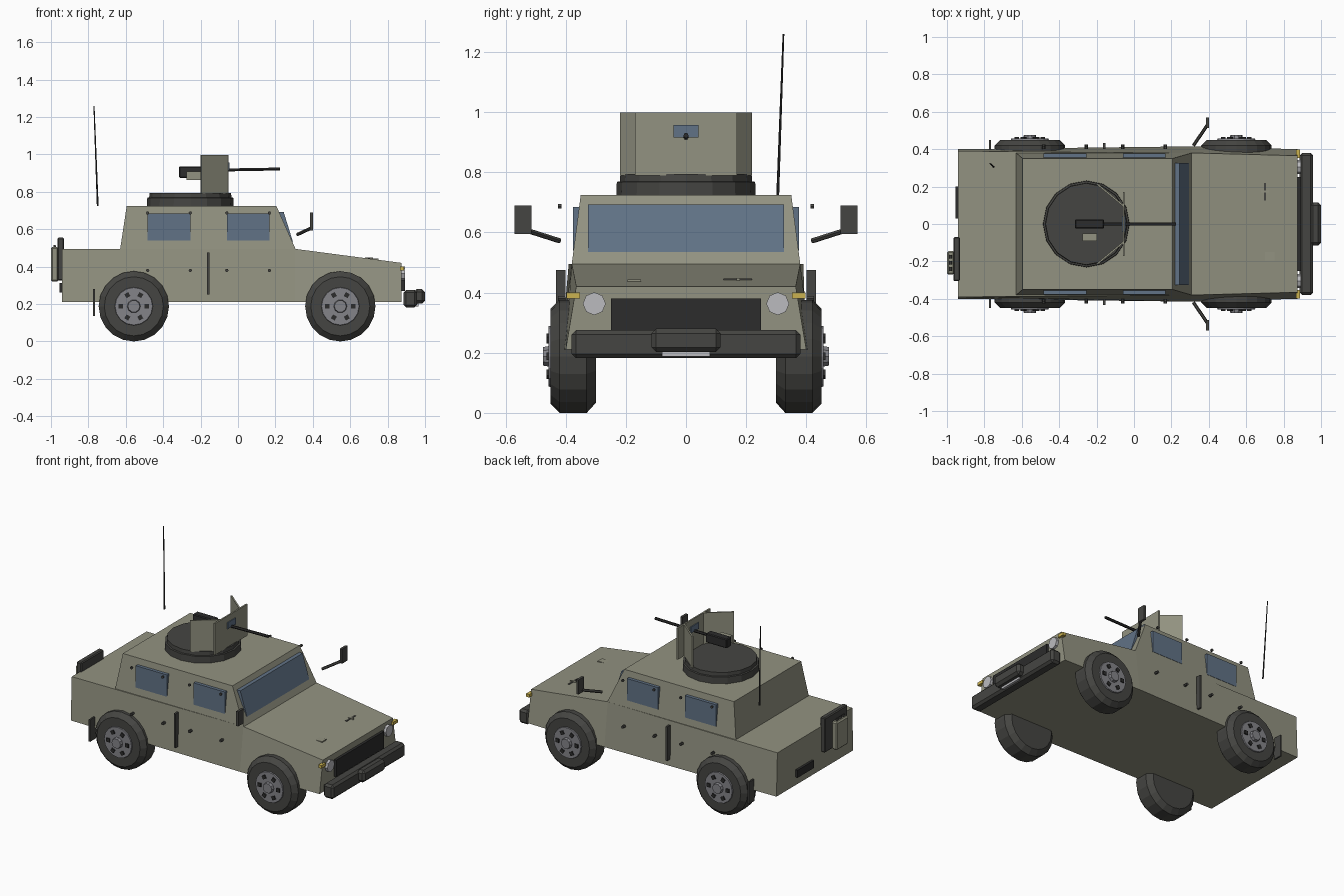
import bpy, bmesh, math
from mathutils import Vector, Matrix

if "Cube" in bpy.data.objects:
    bpy.data.objects.remove(bpy.data.objects["Cube"])


def mat(name, *rgb):
    m = bpy.data.materials.new(name)
    m.diffuse_color = (*rgb, 1)
    m.use_nodes = True
    m.node_tree.nodes["Principled BSDF"].inputs["Base Color"].default_value = m.diffuse_color
    return m


OLIVE = mat("olive", 0.29, 0.29, 0.22)
DARK = mat("dark", 0.06, 0.06, 0.055)
BLACK = mat("black", 0.025, 0.025, 0.025)
GLASS = mat("glass", 0.12, 0.17, 0.24)
STEEL = mat("steel", 0.23, 0.23, 0.25)
LAMP = mat("lamp", 0.5, 0.5, 0.52)
AMBER = mat("amber", 0.6, 0.45, 0.08)


def finish(bm, name, m):
    bmesh.ops.recalc_face_normals(bm, faces=bm.faces)
    me = bpy.data.meshes.new(name)
    bm.to_mesh(me)
    bm.free()
    me.materials.append(m)
    ob = bpy.data.objects.new(name, me)
    bpy.context.collection.objects.link(ob)
    return ob


def loft(name, rings, m):
    """Skin equal-length rings of points and cap both ends."""
    bm = bmesh.new()
    vs = [[bm.verts.new(p) for p in r] for r in rings]
    n = len(rings[0])
    for a, b in zip(vs, vs[1:]):
        for i in range(n):
            j = (i + 1) % n
            bm.faces.new((a[i], a[j], b[j], b[i]))
    bm.faces.new(vs[0])
    bm.faces.new(vs[-1])
    return finish(bm, name, m)


def box(name, x, y, z, m, bevel=0, rot=None):
    """Box from (min, max) extents, optionally rotated about its centre."""
    lo, hi = Vector((x[0], y[0], z[0])), Vector((x[1], y[1], z[1]))
    bm = bmesh.new()
    bmesh.ops.create_cube(bm, size=1)
    bmesh.ops.scale(bm, vec=hi - lo, verts=bm.verts)
    if bevel:
        bmesh.ops.bevel(bm, geom=bm.edges[:], offset=bevel, segments=1, affect='EDGES')
    bm.transform(Matrix.Translation((lo + hi) / 2) @ (rot or Matrix()))
    return finish(bm, name, m)


def lathe(name, centre, axis, profile, n, m):
    """Turned part: (radius, distance) profile along an axis."""
    q = Vector(axis).to_track_quat('Z', 'Y')
    rings = []
    for r, d in profile:
        rings.append([Vector(centre) + q @ Vector((r * math.cos(2 * math.pi * i / n),
                      r * math.sin(2 * math.pi * i / n), d)) for i in range(n)])
    return loft(name, rings, m)


def rod(name, a, b, r, m, n=6, r2=None):
    d = Vector(b) - Vector(a)
    return lathe(name, a, d, [(r, 0), (r if r2 is None else r2, d.length)], n, m)


def section(x, bottom, top, z):
    return [(x, -bottom, 0.21), (x, bottom, 0.21), (x, top, z), (x, -top, z)]


# lower hull and cab
loft("hull", [section(-0.94, 0.40, 0.39, 0.495), section(0.305, 0.415, 0.38, 0.495),
              section(0.875, 0.40, 0.365, 0.42)], OLIVE)
loft("cab", [[(-0.63, -0.38, 0.494), (0.308, -0.38, 0.494), (0.308, 0.38, 0.494), (-0.63, 0.38, 0.494)],
             [(-0.595, -0.35, 0.725), (0.205, -0.35, 0.725), (0.205, 0.35, 0.725), (-0.595, 0.35, 0.725)]], OLIVE)
loft("windshield", [[(x, y, z) for x, z in [(0.20, 0.693), (0.244, 0.693), (0.293, 0.535), (0.25, 0.535)]]
                    for y in (-0.325, 0.325)], GLASS)

for s, side in ((-1, "right"), (1, "left")):
    def ys(a, b):
        return sorted((s * a, s * b))

    # side windows and door fittings
    for i, (x0, x1) in enumerate(((-0.483, -0.255), (-0.06, 0.168))):
        box(f"{side}_window_{i}", (x0, x1), ys(0.345, 0.376), (0.54, 0.684), GLASS)
        for x in (x0, x1):
            for z in (0.38, 0.687):
                rod(f"{side}_bolt", (x, s * 0.40 if z < 0.5 else s * 0.414, z), (x, s * 0.425, z), 0.009, DARK)
    box(f"{side}_door_bar", (-0.166, -0.153), ys(0.40, 0.432), (0.25, 0.475), DARK)

    # mirrors
    rod(f"{side}_mirror_arm", (0.318, s * 0.42, 0.572), (0.393, s * 0.53, 0.607), 0.009, DARK)
    box(f"{side}_mirror", (0.385, 0.401), ys(0.513, 0.57), (0.594, 0.69), DARK)

    # mud flaps, headlights and indicators
    box(f"{side}_mud_flap", (-0.774, -0.764), ys(0.39, 0.45), (0.135, 0.28), DARK)
    rod(f"{side}_headlight", (0.86, s * 0.305, 0.363), (0.892, s * 0.305, 0.363), 0.038, LAMP, 8)
    box(f"{side}_indicator", (0.865, 0.888), ys(0.352, 0.398), (0.38, 0.4), AMBER)

    # wheels
    for x in (-0.557, 0.547):
        c = (x, 0, 0.188)
        ax = (0, s, 0)
        lathe("tyre", c, ax, [(0.155, 0.30), (0.188, 0.33), (0.188, 0.42), (0.158, 0.45)], 20, DARK)
        lathe("rim", c, ax, [(0.105, 0.44), (0.1, 0.457)], 16, STEEL)
        lathe("hub", c, ax, [(0.037, 0.45), (0.032, 0.476)], 10, STEEL)
        for k in range(6):
            a = math.pi / 3 * k
            px, pz = x + 0.069 * math.cos(a), 0.188 + 0.069 * math.sin(a)
            box("rim_block", (px - 0.012, px + 0.012), ys(0.45, 0.464), (pz - 0.012, pz + 0.012),
                BLACK, rot=Matrix.Rotation(-a, 4, 'Y'))

    # angled shield wings
    loft(f"{side}_shield_wing", [[(-0.055, s * 0.09, z), (-0.05, s * 0.098, z),
                                 (-0.196, s * 0.219, z), (-0.201, s * 0.211, z)] for z in (0.79, 0.998)], OLIVE)

# front end
box("grille", (0.86, 0.892), (-0.25, 0.25), (0.27, 0.38), BLACK)
box("bumper", (0.885, 0.958), (-0.38, 0.38), (0.182, 0.275), DARK, 0.014)
box("winch", (0.94, 1.0), (-0.115, 0.115), (0.202, 0.28), DARK, 0.016)
box("front_plate", (0.94, 0.965), (-0.08, 0.08), (0.188, 0.203), LAMP)
box("hood_latch", (0.695, 0.706), (0.125, 0.22), (0.438, 0.446), DARK)
box("hood_latch_stem", (0.68, 0.722), (0.168, 0.18), (0.436, 0.448), OLIVE)
box("hood_vent", (0.68, 0.75), (-0.195, -0.15), (0.43, 0.443), OLIVE)

# rear fittings
box("rear_rack", (-0.966, -0.93), (-0.305, -0.07), (0.325, 0.555), DARK, 0.006)
box("fuel_can", (-1.0, -0.96), (-0.27, -0.145), (0.32, 0.505), OLIVE, 0.008)
for y in (-0.24, -0.207, -0.175):
    rod("fuel_can_handle", (-0.98, y - 0.01, 0.51), (-0.98, y + 0.01, 0.51), 0.008, DARK)
box("rear_plate", (-0.955, -0.935), (0.03, 0.2), (0.262, 0.312), BLACK)
rod("antenna", (-0.75, 0.305, 0.725), (-0.77, 0.324, 1.26), 0.005, BLACK, r2=0.003)

# turret ring, shield and gun
lathe("turret_ring", (-0.255, 0, 0), (0, 0, 1),
      [(0.232, 0.72), (0.23, 0.768), (0.22, 0.77), (0.218, 0.794)], 16, DARK)
box("shield_front", (-0.06, -0.05), (-0.17, 0.17), (0.79, 0.998), OLIVE)
box("shield_window", (-0.065, -0.045), (-0.042, 0.042), (0.915, 0.957), GLASS)
box("gun_receiver", (-0.315, -0.16), (-0.025, 0.025), (0.875, 0.936), BLACK, 0.005)
rod("gun_barrel", (-0.18, 0, 0.915), (0.224, 0, 0.922), 0.009, BLACK)
box("ammo_box", (-0.275, -0.198), (-0.09, -0.05), (0.862, 0.91), OLIVE)
